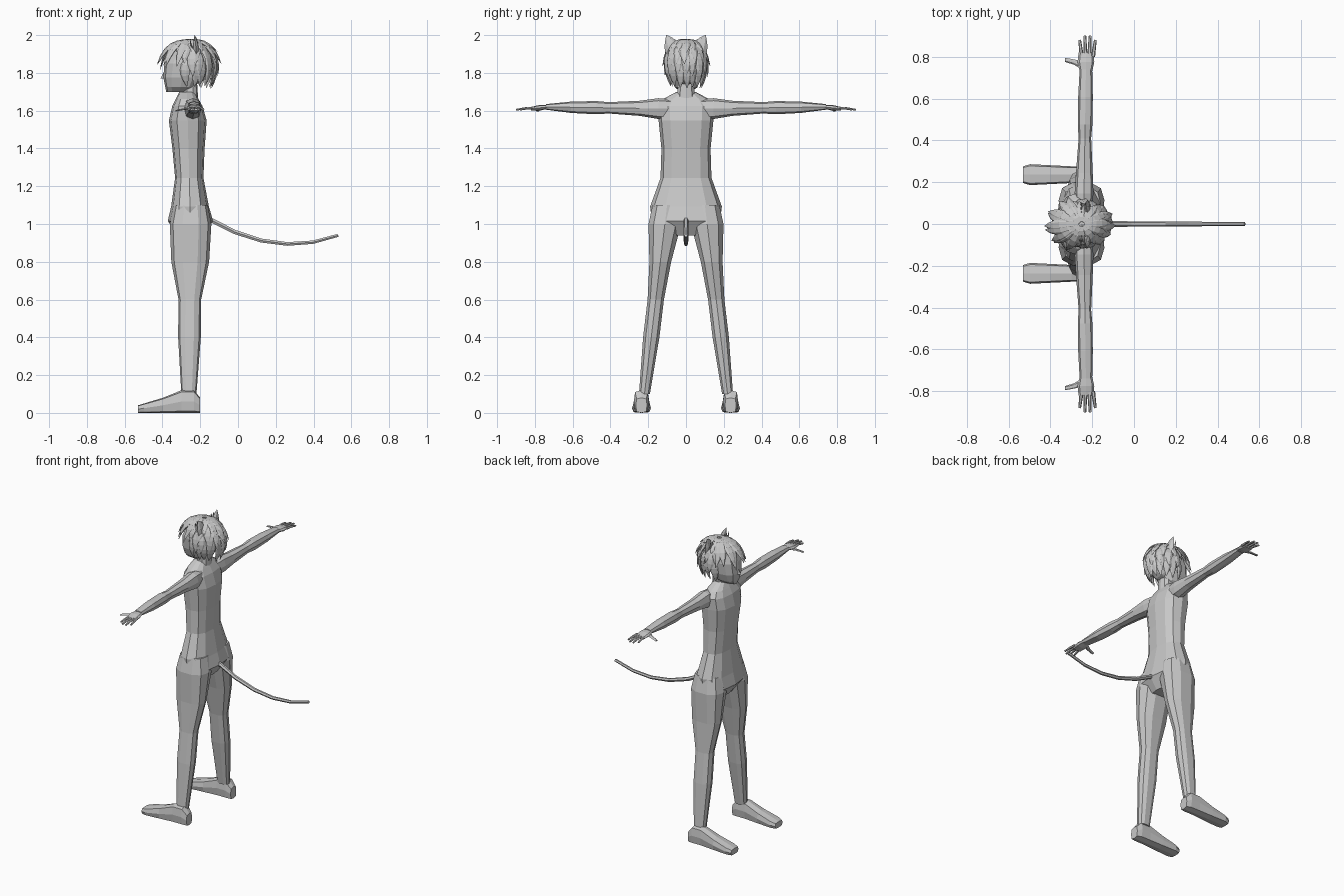
import bpy, bmesh, random
from math import sin, cos, pi, radians, copysign
from mathutils import Vector

random.seed(4)
if "Cube" in bpy.data.objects:
    bpy.data.objects.remove(bpy.data.objects["Cube"], do_unlink=True)

X, Y, Z = Vector((1, 0, 0)), Vector((0, 1, 0)), Vector((0, 0, 1))
colour = (.58, .58, .58, 1)
grey = bpy.data.materials.new("plain_grey")
grey.use_nodes = True
grey.diffuse_color = colour
grey.node_tree.nodes["Principled BSDF"].inputs["Base Color"].default_value = colour


def finish(name, bm, mirror=False):
    """Turn the mesh into a flat shaded object, mirrored across y if asked."""
    bmesh.ops.recalc_face_normals(bm, faces=bm.faces)
    mesh = bpy.data.meshes.new(name)
    bm.to_mesh(mesh)
    bm.free()
    mesh.materials.append(grey)
    part = bpy.data.objects.new(name, mesh)
    bpy.context.collection.objects.link(part)
    if mirror:
        modifier = part.modifiers.new("mirror", 'MIRROR')
        modifier.use_axis = (False, True, False)


def skin(bm, rings):
    """Join rings of points into a closed, capped tube."""
    rows = [[bm.verts.new(point) for point in ring] for ring in rings]
    for lower, upper in zip(rows, rows[1:]):
        for i in range(len(lower)):
            bm.faces.new((lower[i - 1], lower[i], upper[i], upper[i - 1]))
    bm.faces.new(rows[0])
    bm.faces.new(rows[-1])


def oval(centre, side, up, sides, power=1.0):
    """Ring of points; a power below one makes it boxier."""
    def soften(value):
        return copysign(abs(round(value, 6)) ** power, value)
    angles = [2 * pi * i / sides for i in range(sides)]
    return [centre + side * soften(cos(a)) + up * soften(sin(a)) for a in angles]


def limb(name, start, end, side, up, stations, mirror=False, sides=10,
         power=.8, grounded=False):
    """Loft along a line; a station is a fraction and two half sizes."""
    start, end = Vector(start), Vector(end)
    rings = []
    for fraction, wide, tall in stations:
        centre = start.lerp(end, fraction)
        if grounded:
            centre += up * tall
        rings.append(oval(centre, side * wide, up * tall, sides, power))
    bm = bmesh.new()
    skin(bm, rings)
    finish(name, bm, mirror)


def leaf(t):
    return sin(pi * (.15 + .84 * t))


def stem(t):
    return 1 - t / 3


def strand(bm, root, bend, tip, width, shape=leaf, flat=.4, out=Z, steps=5):
    """Curved strand, flattened along the out direction."""
    root, bend, tip = Vector(root), Vector(bend), Vector(tip)
    rings = []
    for i in range(steps + 1):
        t = i / steps
        first, second = root.lerp(bend, t), bend.lerp(tip, t)
        along = (second - first).normalized()
        side = along.cross(out).normalized()
        size = width * shape(t)
        rings.append(oval(first.lerp(second, t), side * size,
                          side.cross(along) * size * flat, sides=6))
    skin(bm, rings)


# Torso from crotch to collar, then neck
limb("torso", (-.25, 0, .94), (-.27, 0, 1.7), X, Y, [
    (0, .07, .08), (.1, .12, .18), (.2, .1, .19), (.4, .075, .135), (.6, .085, .13),
    (.8, .1, .145), (.9, .08, .15), (.95, .06, .12), (1, .04, .05)], sides=12)
limb("neck", (-.25, 0, 1.65), (-.26, 0, 1.8), X, Y, [(0, .04, .05), (1, .04, .04)])

# Head and nose
limb("head", (-.31, 0, 1.7), (-.26, 0, 1.95), X, Y, [
    (0, .07, .03), (.1, .08, .06), (.3, .1, .08), (.6, .11, .09), (.9, .09, .08),
    (1, .05, .05)], sides=12)
limb("nose", (-.39, 0, 1.77), (-.38, 0, 1.81), X, Y,
     [(0, .02, .01), (1, .01, .005)], sides=4)

# Legs from hip to ankle
limb("legs", (-.25, .1, 1.1), (-.26, .22, .1), X, Y, [
    (0, .09, .08), (.1, .11, .09), (.3, .1, .06), (.5, .06, .045),
    (.7, .06, .045), (1, .04, .03)], mirror=True)

# Feet from heel to toe
limb("feet", (-.2, .236, 0), (-.53, .236, 0), Y, Z, [
    (0, .03, .04), (.1, .04, .06), (.3, .04, .06), (.6, .045, .04),
    (.9, .05, .025), (1, .04, .02)], mirror=True, sides=8, power=.5, grounded=True)

# Arms from shoulder to wrist, then palms
limb("arms", (-.24, .08, 1.61), (-.23, .74, 1.62), X, Z, [
    (0, .04, .05), (.1, .045, .055), (.25, .04, .04), (.5, .03, .03),
    (.6, .035, .035), (.8, .035, .03), (1, .03, .015)], mirror=True, sides=8)
limb("palms", (-.23, .73, 1.62), (-.23, .82, 1.61), X, Z,
     [(0, .03, .01), (.5, .04, .015), (1, .035, .01)], mirror=True, sides=8)

# Four fanned fingers and a thumb
bm = bmesh.new()
for i in range(4):
    root = Vector((-.25 + .018 * i, .8, 1.615))
    tip = Vector((-.26 + .025 * i, .91 - .02 * abs(i - 1.5), 1.605))
    strand(bm, root, root.lerp(tip, .5) + Z * .005, tip, .01, stem, flat=.8, steps=2)
strand(bm, (-.24, .75, 1.615), (-.28, .78, 1.61), (-.33, .785, 1.6), .015, stem, steps=2)
finish("fingers", bm, mirror=True)

# Tail, drooping and lifting again at the tip
bm = bmesh.new()
strand(bm, (-.16, 0, 1.03), (.2, 0, .815), (.53, 0, .94), .014, stem, flat=1)
finish("tail", bm)

# Pointed ears with inner tufts
bm = bmesh.new()
strand(bm, (-.22, .06, 1.85), (-.22, .07, 1.95), (-.23, .104, 2), .04, out=X)
for i in (-1, 0, 1):
    root = Vector((-.23, .07 + .02 * i, 1.92))
    strand(bm, root, root + Z * .03 - X * .03, root + Z * .06 + Y * .01 - X * .02,
           .01, out=X, steps=3)
finish("ears", bm, mirror=True)

# Hair locks sweep out from the crown in overlapping rows
crown = Vector((-.25, 0, 1.85))


def around(turn, lift, scale):
    turn, lift = radians(turn), radians(lift)
    return crown + scale * Vector((.13 * cos(lift) * cos(turn),
                                   .1 * cos(lift) * sin(turn), .125 * sin(lift)))


def lock(bm, turn, root_lift, bend_lift, tip_lift, bulge, flick):
    root, bend, tip = [around(turn + random.uniform(-7, 7), lift, scale)
                       for lift, scale in ((root_lift, 1), (bend_lift, bulge),
                                           (tip_lift, flick))]
    strand(bm, root, bend, tip, .027, out=(bend - crown).normalized())


bm = bmesh.new()
for row in range(4):
    count, lift = 12 + 2 * row, 84 - 25 * row
    for i in range(count):
        turn = 360 * i / count - 180
        # Lower rows leave the face free
        if row == 0 or abs(turn) < 112:
            flick = 1.15 + .05 * row + random.uniform(-.06, .06)
            lock(bm, turn, lift, lift - 28, lift - 60, 1.15, flick)

# Fringe over the forehead
for turn in range(116, 250, 16):
    lock(bm, turn, 75, 42, random.uniform(-14, 0), 1.36, 1.38)
finish("hair_locks", bm)

# Hair cap under the locks, open at the face
bm = bmesh.new()
bmesh.ops.create_icosphere(bm, subdivisions=2, radius=.12)
for vert in bm.verts:
    vert.co.y *= .8
    vert.co += crown
face = [v for v in bm.verts if v.co.z < 1.83 and v.co.x < -.27]
bmesh.ops.delete(bm, geom=face, context='VERTS')
finish("hair_cap", bm)
